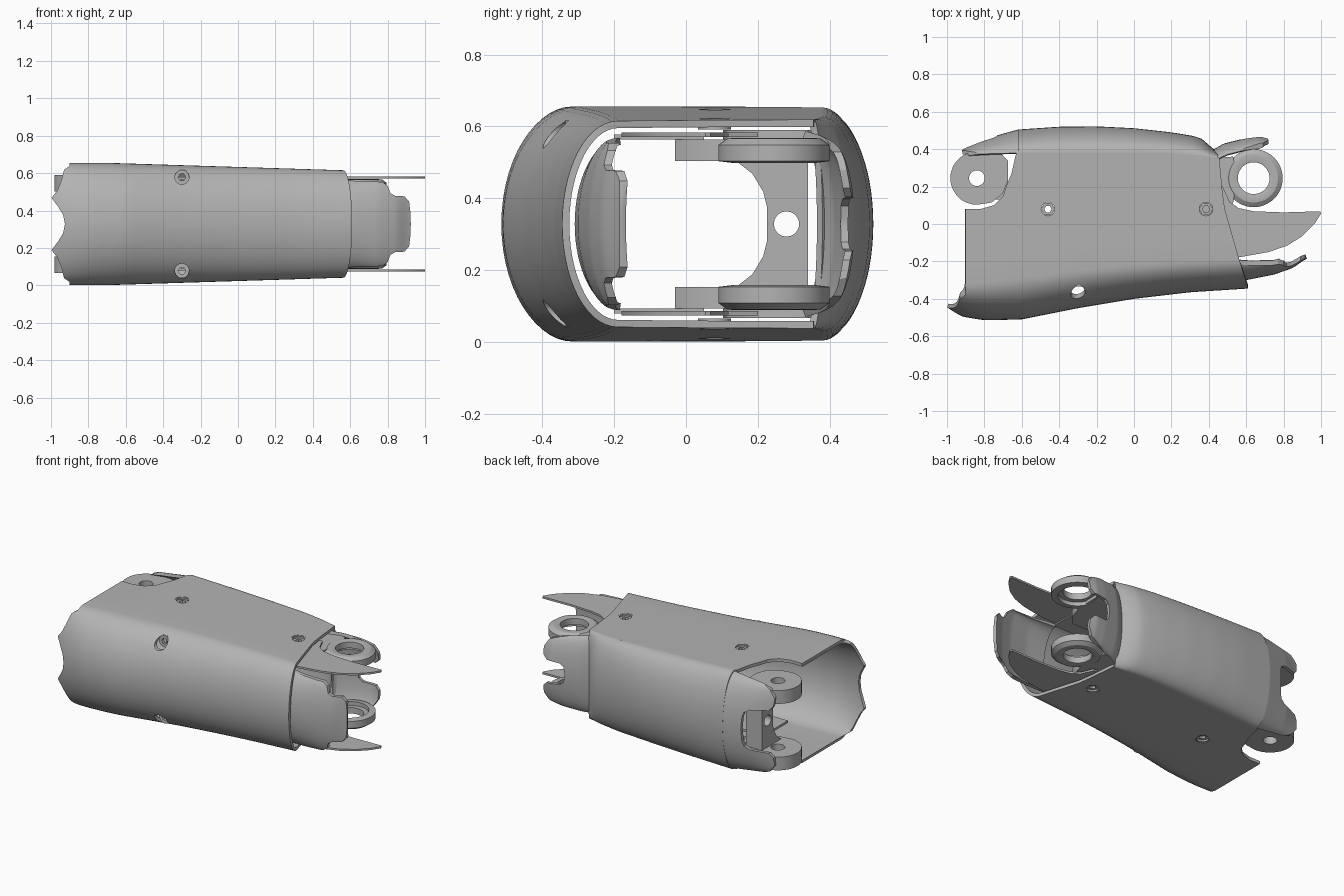
import bpy, bmesh
from math import sin, cos, pi, radians

if "Cube" in bpy.data.objects:
    bpy.data.objects.remove(bpy.data.objects["Cube"])

MID = 0.328  # height of the symmetry plane
grey = bpy.data.materials.new("plain grey")
grey.use_nodes = True
grey.diffuse_color = (0.45, 0.45, 0.45, 1)
grey.node_tree.nodes["Principled BSDF"].inputs["Base Color"].default_value = (0.45, 0.45, 0.45, 1)


def interp(table, x):
    if x <= table[0][0]:
        return table[0][1]
    for (x0, y0), (x1, y1) in zip(table, table[1:]):
        if x <= x1:
            return y0 + (y1 - y0) * (x - x0) / (x1 - x0)
    return table[-1][1]


def make(name, bm):
    mesh = bpy.data.meshes.new(name)
    bm.to_mesh(mesh)
    bm.free()
    mesh.materials.append(grey)
    ob = bpy.data.objects.new(name, mesh)
    bpy.context.collection.objects.link(ob)
    return ob


def bake(ob):
    dg = bpy.context.evaluated_depsgraph_get()
    mesh = bpy.data.meshes.new_from_object(ob.evaluated_get(dg))
    ob.modifiers.clear()
    ob.data = mesh


def boolean(ob, cutter, op='DIFFERENCE'):
    mod = ob.modifiers.new("cut", 'BOOLEAN')
    mod.operation, mod.solver, mod.object = op, 'EXACT', cutter
    bake(ob)
    bpy.data.objects.remove(cutter)


def sheet(name, fn, nu, nv, thick, offset):
    """Grid surface given by fn(u, v), thickened into a shell."""
    bm = bmesh.new()
    g = [[bm.verts.new(fn(i / nu, j / nv)) for j in range(nv + 1)] for i in range(nu + 1)]
    for i in range(nu):
        for j in range(nv):
            bm.faces.new((g[i][j], g[i + 1][j], g[i + 1][j + 1], g[i][j + 1]))
    ob = make(name, bm)
    mod = ob.modifiers.new("wall", 'SOLIDIFY')
    mod.thickness, mod.offset, mod.use_even_offset = thick, offset, True
    bake(ob)
    return ob


def prism(name, pts, lo, hi, axis='z'):
    place = {'z': lambda a, b, c: (a, b, c), 'y': lambda a, b, c: (a, c, b), 'x': lambda a, b, c: (c, a, b)}[axis]
    bm = bmesh.new()
    low = [bm.verts.new(place(a, b, lo)) for a, b in pts]
    top = [bm.verts.new(place(a, b, hi)) for a, b in pts]
    bm.faces.new(low)
    bm.faces.new(top)
    for i in range(len(pts)):
        k = (i + 1) % len(pts)
        bm.faces.new((low[i], low[k], top[k], top[i]))
    bmesh.ops.recalc_face_normals(bm, faces=bm.faces)
    return make(name, bm)


def circle(x, y, r, n=32, a0=0, a1=2 * pi):
    return [(x + r * cos(a0 + (a1 - a0) * i / n), y + r * sin(a0 + (a1 - a0) * i / n)) for i in range(n)]


def ring(name, x, y, profile, side=1, n=48):
    """Closed (radius, height above mid) profile turned about a vertical axis."""
    bm = bmesh.new()
    loops = [[bm.verts.new((px, py, MID + side * h)) for px, py in circle(x, y, r, n)] for r, h in profile]
    for a, b in zip(loops, loops[1:] + loops[:1]):
        for i in range(n):
            k = (i + 1) % n
            bm.faces.new((a[i], a[k], b[k], b[i]))
    bmesh.ops.recalc_face_normals(bm, faces=bm.faces)
    return make(name, bm)


def mirrored(pts):
    """Half outline (x, height above mid) completed about the mid plane."""
    return [(x, MID + h) for x, h in pts] + [(x, MID - h) for x, h in reversed(pts) if h > 0]


# Profiles along the length
half = [(-0.7, 0.327), (0.57, 0.287)]
front_flat = [(-0.88, -0.32), (-0.6, -0.29), (-0.2, -0.235), (0.2, -0.205), (0.56, -0.19)]
front_out = [(-1, -0.46), (-0.92, -0.495), (-0.8, -0.515), (-0.6, -0.51), (-0.3, -0.45),
             (0, -0.4), (0.3, -0.365), (0.61, -0.345)]
back_flat = [(0.2, 0.38), (0.46, 0.355)]
back_out = [(-0.92, 0.405), (-0.8, 0.455), (-0.62, 0.505), (-0.4, 0.52), (-0.2, 0.522), (0, 0.512),
            (0.2, 0.49), (0.35, 0.465), (0.45, 0.38)]
right_end = [(-0.35, 0.61), (-0.2, 0.565), (0.1, 0.48), (0.36, 0.455)]


# Main sleeve: rounded front, flat top and bottom
def sleeve(u, v):
    s = 2 * v - 1
    sgn, a = (1 if s >= 0 else -1), abs(s)

    def y_at(x):
        f, o, b = interp(front_flat, x), interp(front_out, x), interp(back_flat, x)
        if a <= 0.7:
            return f - (f - o) * cos(a / 0.7 * pi / 2)
        return f + (b - f) * (a - 0.7) / 0.3
    x = -1.0 + u * (interp(right_end, y_at(0.5)) + 1.0)
    return x, y_at(x), MID + sgn * interp(half, x) * sin(min(a / 0.7, 1) * pi / 2)


body = sheet("main_sleeve", sleeve, 36, 40, 0.02, -1)
scallop = [(-1.2, 0.5), (-0.9, 0.5), (-0.9, 0.31), (-0.93, 0.29), (-0.945, 0.23), (-0.965, 0.18),
           (-0.997, 0.14), (-0.96, 0.09), (-0.935, 0.05), (-0.925, 0)]
boolean(body, prism("cutter", mirrored(scallop), -1, 1, 'y'))
notch = [(-1.2, 0.08), (-0.82, 0.08), (-0.75, 0.1), (-0.7, 0.15), (-0.68, 0.21), (-0.655, 0.27),
         (-0.63, 0.38), (-0.63, 0.7), (-1.2, 0.7)]
boolean(body, prism("cutter", notch, -0.5, 1))

# Screw holes with hexagonal nuts
for x in (-0.46, 0.385):
    boolean(body, prism("cutter", circle(x, 0.08, 0.044), -0.5, 1))
    for side in (1, -1):
        h = interp(half, x)
        ring("nut_collar", x, 0.08, [(0.046, h - 0.002), (0.046, h - 0.03), (0.036, h - 0.03), (0.036, h - 0.002)], side)
        ring("hex_nut", x, 0.08, [(0.038, h - 0.012), (0.038, h - 0.03), (0.02, h - 0.03), (0.02, h - 0.012)], side, 6)
for side in (1, -1):
    z = MID + side * 0.25
    boolean(body, prism("cutter", circle(-0.3, z, 0.038), -0.8, -0.1, 'y'))
    nut = prism("front_screw_seat", circle(-0.3, z, 0.04), -0.335, -0.315, 'y')
    boolean(nut, prism("cutter", circle(-0.3, z, 0.02, 6), -0.8, 0, 'y'))


# Rounded shell pieces: back panel, hinge cover, front claw, back tab
def arc_piece(name, x0, x1, flat, out, height, limit, sign, thick=0.02):
    def fn(u, v):
        x, t = x0 + u * (x1 - x0), radians(limit) * (2 * v - 1)
        f, o = interp(flat, x), interp(out, x)
        return x, f + (o - f) * cos(t), MID + interp(height, x) * sin(t)
    return sheet(name, fn, 24, 32, thick, sign)


arc_piece("back_panel", -0.62, 0.45, back_flat, back_out, half, 90, 1)

cover = arc_piece("hinge_cover", -0.92, -0.615, [(-0.92, 0.37), (-0.62, 0.375)], back_out, [(-0.92, 0.28), (-0.62, 0.318)], 88, 1)
cover_outline = [(-0.5, 0.34), (-0.68, 0.325), (-0.8, 0.305), (-0.88, 0.27), (-0.92, 0.22), (-0.915, 0.17),
                 (-0.89, 0.14), (-0.78, 0.13), (-0.745, 0.11), (-0.735, 0.08), (-0.73, 0)]
boolean(cover, prism("cutter", mirrored(cover_outline), 0, 1, 'y'), 'INTERSECT')

claw = arc_piece("front_claw", 0.45, 0.925, [(0.45, -0.18), (0.62, -0.195), (0.75, -0.195), (0.92, -0.15)],
                 [(0.45, -0.31), (0.6, -0.3), (0.75, -0.27), (0.85, -0.235), (0.92, -0.185)], [(0.5, 0.24)], 88, -1)
claw_outline = [(0.3, 0.26), (0.6, 0.232), (0.77, 0.225), (0.8, 0.205), (0.815, 0.165), (0.84, 0.15),
                (0.89, 0.148), (0.915, 0.12), (0.922, 0.06), (0.924, 0)]
boolean(claw, prism("cutter", mirrored(claw_outline), -1, 0, 'y'), 'INTERSECT')

tab = arc_piece("back_tab", 0.41, 0.72, [(0.41, 0.33), (0.5, 0.37), (0.6, 0.395), (0.72, 0.41)],
                [(0.41, 0.39), (0.48, 0.43), (0.6, 0.46), (0.67, 0.47), (0.72, 0.462)], [(0.4, 0.26), (0.72, 0.22)], 88, 1)
tab_outline = [(0.3, 0.3), (0.62, 0.225), (0.69, 0.2), (0.72, 0.15), (0.715, 0.1), (0.69, 0.075),
               (0.6, 0.07), (0.575, 0.05), (0.565, 0)]
boolean(tab, prism("cutter", mirrored(tab_outline), 0, 1, 'y'), 'INTERSECT')

# Pieces repeated above and below the middle
spike_edge = [(0.45, 0.2), (0.475, 0.2), (0.51, 0.12), (0.56, 0.085), (0.64, 0.068), (0.8, 0.062), (0.995, 0.068),
              (1.0, 0.055), (0.965, -0.0), (0.9, -0.065), (0.82, -0.115), (0.72, -0.15), (0.55, -0.18), (0.45, -0.18)]
bracket_edge = [(0.3, -0.03), (0.45, -0.03), (0.5, 0.03), (0.535, 0.13), (0.54, 0.3), (0.53, 0.36), (0.3, 0.35)]
hinge_edge = circle(-0.84, 0.245, 0.142, 24, pi / 2, 1.5 * pi) + [
    (-0.84, 0.103), (-0.76, 0.115), (-0.7, 0.165), (-0.675, 0.23), (-0.675, 0.34), (-0.72, 0.385), (-0.84, 0.387)]
for side, word in ((1, "upper"), (-1, "lower")):
    def level(h):
        return MID + side * h
    prism(word + "_spike", spike_edge, level(0.243), level(0.255))
    prism(word + "_bracket", bracket_edge, level(0.175), level(0.235))
    ring(word + "_joint_ring", 0.64, 0.245, [(0.085, 0.235), (0.105, 0.24), (0.13, 0.238), (0.155, 0.22), (0.155, 0.175),
                                            (0.115, 0.17), (0.115, 0.195), (0.085, 0.195)], side)
    disc = prism(word + "_hinge_disc", hinge_edge, level(0.175), level(0.262))
    boolean(disc, prism("cutter", circle(-0.84, 0.245, 0.042), -1, 1))
    prism(word + "_inner_rail", [(-0.6, -0.2), (0.45, -0.2), (0.45, 0.05), (-0.6, 0.05)], level(0.235), level(0.25))

# Hinge post with flared ends
post = [(0.34, 0.2), (0.13, 0.2), (0.14, 0.175), (0.185, 0.14), (0.215, 0.09), (0.225, 0.05), (0.225, -0.05),
        (0.215, -0.09), (0.185, -0.14), (0.14, -0.175), (0.13, -0.2), (0.34, -0.2)]
column = prism("hinge_post", [(y, MID + h) for y, h in post], -0.79, -0.675, 'x')
boolean(column, prism("cutter", circle(0.28, MID, 0.035), -1, 0, 'x'))

# Soft shading with sharp edges kept
bpy.ops.object.select_all(action='DESELECT')
for ob in bpy.context.collection.objects:
    if ob.type == 'MESH':
        ob.select_set(True)
        bpy.context.view_layer.objects.active = ob
bpy.ops.object.shade_smooth_by_angle(angle=radians(30))
